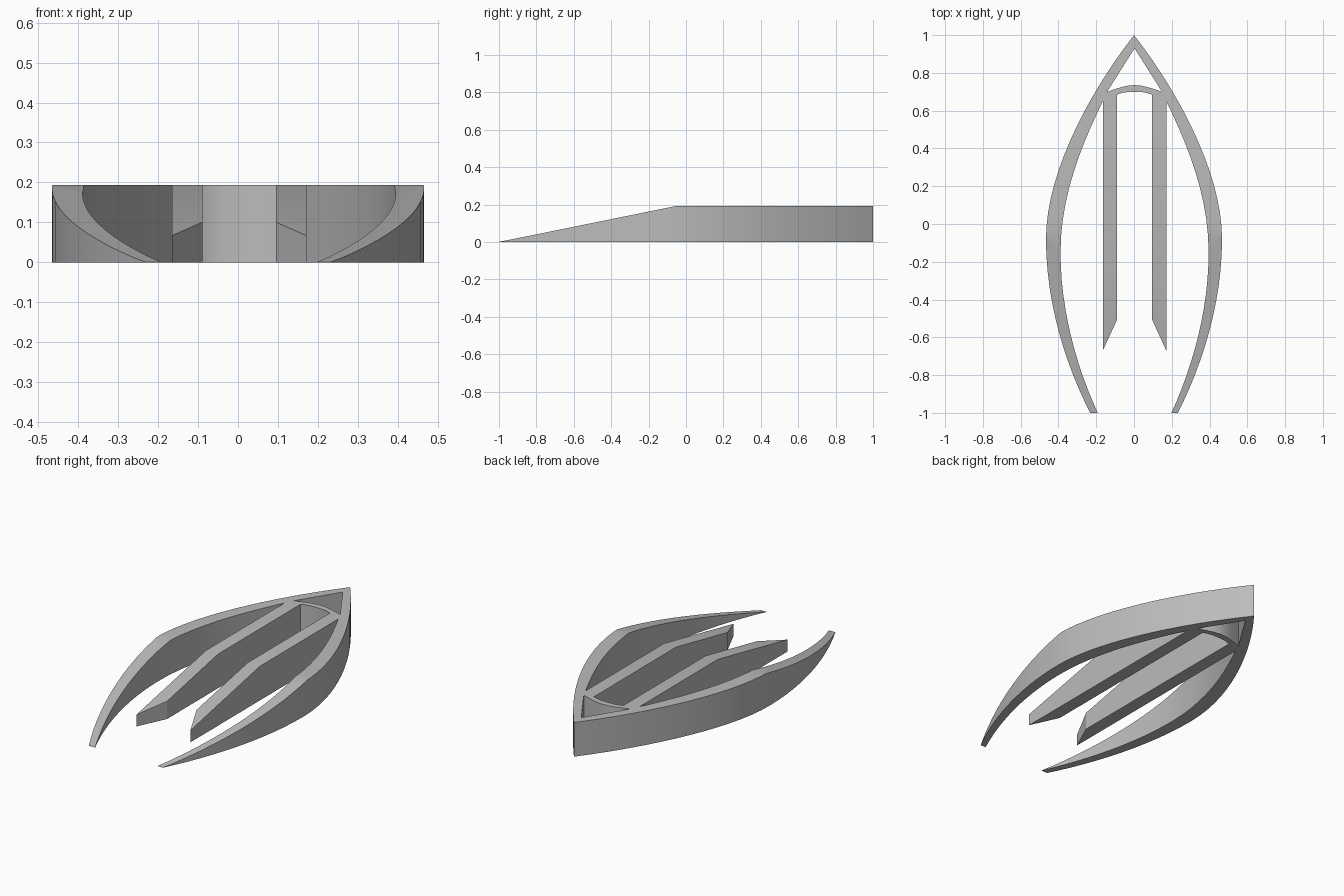
import bpy
import bmesh
from mathutils import Vector
from mathutils.geometry import interpolate_bezier

HEIGHT = 0.193
SLOPE_START = -0.05   # the top slopes down to the ground from here to y = -1
SHIFT = 0.003         # inner features sit very slightly off centre

cube = bpy.data.objects.get("Cube")
if cube:
    bpy.data.objects.remove(cube)

grey = bpy.data.materials.new("mid_grey")
grey.use_nodes = True
colour = (0.5, 0.5, 0.5, 1)
grey.diffuse_color = colour
grey.node_tree.nodes["Principled BSDF"].inputs["Base Color"].default_value = colour


def bezier(points, count):
    return interpolate_bezier(*[Vector(p) for p in points], count)


def both_sides(half):
    """Left side of a path joined to its mirror image, sharing the middle point."""
    return [Vector((-p.x, p.y)) for p in reversed(half[1:])] + list(half)


def build(name, outlines):
    """Extrude flat polygons upward and slope the top toward the front."""
    bm = bmesh.new()
    for outline in outlines:
        bm.faces.new([bm.verts.new((p[0], p[1], 0)) for p in outline])
    bmesh.ops.remove_doubles(bm, verts=bm.verts, dist=0.0001)
    bmesh.ops.bisect_plane(bm, geom=bm.verts[:] + bm.edges[:] + bm.faces[:],
                           plane_co=(0, SLOPE_START, 0), plane_no=(0, 1, 0))
    # thin end keeps a sliver of thickness so the solid stays closed
    result = bmesh.ops.extrude_face_region(bm, geom=bm.faces[:], use_keep_orig=True)
    for v in result["geom"]:
        if isinstance(v, bmesh.types.BMVert):
            v.co.z = max(0.001, HEIGHT * min(1, (v.co.y + 1) / (SLOPE_START + 1)))
    bmesh.ops.recalc_face_normals(bm, faces=bm.faces)
    mesh = bpy.data.meshes.new(name)
    bm.to_mesh(mesh)
    bm.free()
    mesh.materials.append(grey)
    obj = bpy.data.objects.new(name, mesh)
    bpy.context.collection.objects.link(obj)
    bpy.ops.object.select_all(action='DESELECT')
    obj.select_set(True)
    bpy.context.view_layer.objects.active = obj
    bpy.ops.object.shade_smooth_by_angle(angle=0.3)


def strip(a, b):
    return [(a[i], a[i + 1], b[i + 1], b[i]) for i in range(len(a) - 1)]


def shifted(points):
    return [Vector((p[0] + SHIFT, p[1])) for p in points]


# Pointed outer shell
outer = bezier([(0, 1), (0.235, 0.7), (0.466, 0.27), (0.466, -0.08)], 16)
outer += bezier([(0.466, -0.08), (0.466, -0.42), (0.36, -0.75), (0.232, -1)], 13)[1:]
tip, corner = Vector((0, 0.93)), Vector((0.145, 0.70))
inner = [tip.lerp(corner, i / 4) for i in range(5)]
inner += bezier([(0.168, 0.65), (0.28, 0.42), (0.392, 0.15), (0.392, -0.15)], 11)
inner += bezier([(0.392, -0.15), (0.392, -0.45), (0.31, -0.75), (0.195, -1)], 13)[1:]
build("outer_shell", strip(both_sides(outer), shifted(both_sides(inner))))

# Curved bridge closing the triangular opening at the tip
bridge_back = bezier([(0, 0.735), (0.05, 0.735), (0.09, 0.718), corner], 9)
bridge_front = bezier([(0, 0.70), (0.04, 0.70), (0.07, 0.695), (0.092, 0.685)], 9)
build("curved_bridge", strip(shifted(both_sides(bridge_back)),
                             shifted(both_sides(bridge_front))))

# Two straight prongs with angled ends
prong = [(0.092, 0.685), corner, (0.168, 0.65), (0.168, -0.67), (0.092, -0.505)]
for name, side in (("left_prong", 1), ("right_prong", -1)):
    build(name, [shifted([(side * p[0], p[1]) for p in prong])])
